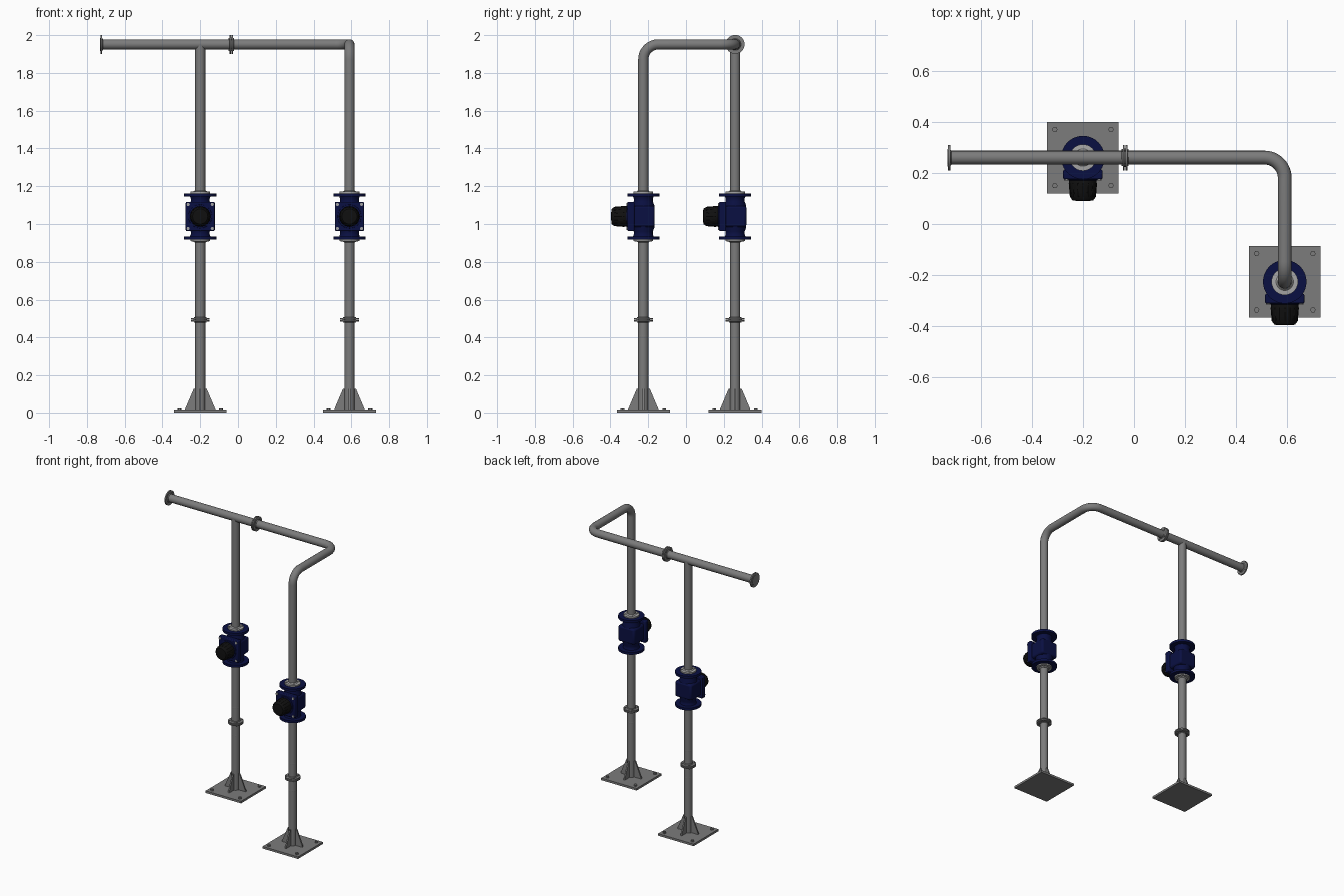
import bpy, bmesh, math
from mathutils import Vector, Matrix

if "Cube" in bpy.data.objects:
    bpy.data.objects.remove(bpy.data.objects["Cube"])

PIPE_R, TOP_Z = 0.027, 1.951
POSTS = {"left": Vector((-0.2, 0.26, 0)), "right": Vector((0.59, -0.226, 0))}


def material(name, color):
    m = bpy.data.materials.new(name)
    m.diffuse_color = color
    m.use_nodes = True
    m.node_tree.nodes["Principled BSDF"].inputs["Base Color"].default_value = m.diffuse_color
    return m


BLUE = material("blue_paint", (0.003, 0.005, 0.055, 1))
BLACK = material("black_plastic", (0.005, 0.005, 0.005, 1))
STEEL = material("dark_steel", (0.2, 0.2, 0.2, 1))
BRIGHT = material("bright_steel", (0.38, 0.38, 0.38, 1))


def finish(name, bm, loc, mat=STEEL, bevel=0):
    bmesh.ops.recalc_face_normals(bm, faces=bm.faces)
    me = bpy.data.meshes.new(name)
    bm.to_mesh(me)
    bm.free()
    ob = bpy.data.objects.new(name, me)
    bpy.context.collection.objects.link(ob)
    ob.location = loc
    me.materials.append(mat)
    if bevel:
        b = ob.modifiers.new("bevel", 'BEVEL')
        b.width, b.segments = bevel, 2
    bpy.ops.object.select_all(action='DESELECT')
    ob.select_set(True)
    bpy.context.view_layer.objects.active = ob
    bpy.ops.object.shade_smooth_by_angle(angle=math.radians(35))
    return ob


def add_lathe(bm, profile, matrix=Matrix(), sides=32):
    """Spin (radius, height) points round local z and cap both ends."""
    rings = [[bm.verts.new(matrix @ Vector((r * math.cos(t), r * math.sin(t), z)))
              for t in (2 * math.pi * i / sides for i in range(sides))] for r, z in profile]
    for a, b in zip(rings, rings[1:]):
        for i in range(sides):
            j = (i + 1) % sides
            bm.faces.new((a[i], a[j], b[j], b[i]))
    bm.faces.new(rings[0][::-1])
    bm.faces.new(rings[-1])


def add_box(bm, centre, size):
    bmesh.ops.create_cube(bm, size=1, matrix=Matrix.Translation(centre) @ Matrix.Diagonal((*size, 1)))


def bolt_circle(bm, radius, count, z0, z1, r, matrix=Matrix(), phase=math.pi / 4):
    for i in range(count):
        t = phase + 2 * math.pi * i / count
        m = matrix @ Matrix.Translation((radius * math.cos(t), radius * math.sin(t), 0))
        add_lathe(bm, [(r, z0), (r, z1)], m, 6)


def pipe(name, points, bends):
    """Tube through points, with a rounded elbow of the given radius at each corner."""
    pts = [Vector(p) for p in points]
    path = [pts[0]]
    for a, b, c, r in zip(pts, pts[1:], pts[2:], bends):
        u, v = (a - b).normalized(), (c - b).normalized()
        for k in range(13):
            t = k / 12 * math.pi / 2
            path.append(b + r * (u * (1 - math.sin(t)) + v * (1 - math.cos(t))))
    path.append(pts[-1])
    cu = bpy.data.curves.new(name, 'CURVE')
    cu.dimensions = '3D'
    cu.bevel_depth, cu.bevel_resolution, cu.use_fill_caps = PIPE_R, 6, True
    cu.materials.append(STEEL)
    sp = cu.splines.new('POLY')
    sp.points.add(len(path) - 1)
    for p, co in zip(sp.points, path):
        p.co = (*co, 1)
    ob = bpy.data.objects.new(name, cu)
    bpy.context.collection.objects.link(ob)


def flange_pair(name, loc, rot=Matrix()):
    bm = bmesh.new()
    for s in (-1, 1):
        add_lathe(bm, [(0.05, s * 0.0015), (0.05, s * 0.009), (0.031, s * 0.009), (0.0275, s * 0.014)], rot)
    add_lathe(bm, [(0.036, -0.002), (0.036, 0.002)], rot)
    bolt_circle(bm, 0.041, 4, -0.014, 0.014, 0.005, rot)
    finish(name, bm, loc)


def foot(side, p):
    # base plate with anchor bolts
    bm = bmesh.new()
    add_box(bm, (0, 0, 0.0075), (0.28, 0.28, 0.015))
    finish(side + "_base_plate", bm, p)
    bm = bmesh.new()
    bolt_circle(bm, 0.11 * math.sqrt(2), 4, 0.014, 0.026, 0.011)
    finish(side + "_anchor_bolts", bm, p)
    # four tapered gussets
    bm = bmesh.new()
    for k in range(4):
        rot = Matrix.Rotation(k * math.pi / 2, 4, 'Z')
        outline = [(0.015, 0.014), (0.08, 0.014), (0.08, 0.022), (0.034, 0.13), (0.015, 0.13)]
        a, b = [[bm.verts.new(rot @ Vector((x, y, z))) for x, z in outline] for y in (-0.005, 0.005)]
        bm.faces.new(a)
        bm.faces.new(b[::-1])
        for i in range(5):
            j = (i + 1) % 5
            bm.faces.new((a[i], b[i], b[j], a[j]))
    finish(side + "_gussets", bm, p)


def valve(side, p):
    c = p + Vector((0, 0, 1.04))
    front = Matrix.Rotation(math.pi / 2, 4, 'X')  # local z points to -y
    # flanged body with necks
    bm = bmesh.new()
    half = [(0.085, 0.122), (0.085, 0.105), (0.054, 0.105), (0.05, 0.094), (0.05, 0.08), (0.058, 0.06)]
    add_lathe(bm, [(r, -z) for r, z in half] + [(r, z) for r, z in half[::-1]], sides=40)
    finish(side + "_valve_body", bm, c, BLUE)
    bm = bmesh.new()
    add_box(bm, (0, -0.01, 0), (0.13, 0.14, 0.112))
    finish(side + "_valve_chamber", bm, c, BLUE, 0.012)
    # square bonnet plate
    bm = bmesh.new()
    add_box(bm, (0, -0.066, 0), (0.154, 0.038, 0.154))
    finish(side + "_bonnet", bm, c, BLUE, 0.006)
    bm = bmesh.new()
    add_lathe(bm, [(0.064, 0.08), (0.062, 0.088), (0.055, 0.09)], front)
    finish(side + "_bonnet_ring", bm, c, BLUE)
    bm = bmesh.new()
    bolt_circle(bm, 0.064 * math.sqrt(2), 4, 0.08, 0.09, 0.009, front)
    finish(side + "_bonnet_bolts", bm, c, BRIGHT)
    # ribbed handwheel knob
    bm = bmesh.new()
    add_lathe(bm, [(0.05, 0.08), (0.054, 0.088), (0.054, 0.11), (0.051, 0.135),
                   (0.048, 0.158), (0.04, 0.168), (0.02, 0.17)], front)
    for k in range(16):
        m = front @ Matrix.Rotation(k * math.pi / 8, 4, 'Z')
        add_lathe(bm, [(0.003, 0.1), (0.003, 0.155)],
                  m @ Matrix.Translation((0.061, 0, 0)) @ Matrix.Shear('XY', 4, (-0.085, 0)), 6)
    finish(side + "_handwheel", bm, c, BLACK)
    # mating pipe flanges above and below, with through bolts
    bm = bmesh.new()
    for s in (-1, 1):
        add_lathe(bm, [(0.052, s * 0.12), (0.052, s * 0.131), (0.034, s * 0.132), (0.028, s * 0.138)])
        bolt_circle(bm, 0.042, 4, s * 0.128, s * 0.136, 0.005)
    finish(side + "_valve_pipe_flanges", bm, c, BRIGHT)


for side, p in POSTS.items():
    foot(side, p)
    valve(side, p)
    flange_pair(side + "_post_coupling", p + Vector((0, 0, 0.493)))
    # faint weld seams on the post
    bm = bmesh.new()
    for z in (0.405, 0.60):
        add_lathe(bm, [(PIPE_R - 0.0005, z - 0.005), (PIPE_R + 0.0003, z), (PIPE_R - 0.0005, z + 0.005)])
    finish(side + "_weld_seams", bm, p)
    pipe(side + "_lower_post", [p + Vector((0, 0, 0.01)), p + Vector((0, 0, 0.93))], [])

# left riser meets the header in a tee; right riser bends into it through two elbows
L, R = POSTS["left"], POSTS["right"]
pipe("left_riser", [L + Vector((0, 0, 1.15)), L + Vector((0, 0, TOP_Z))], [])
pipe("right_riser_and_header", [R + Vector((0, 0, 1.15)), R + Vector((0, 0, TOP_Z)),
                                (R.x, L.y, TOP_Z), (-0.725, L.y, TOP_Z)], [0.08, 0.08])

# header coupling and end flange
along_x = Matrix.Rotation(math.pi / 2, 4, 'Y')
flange_pair("header_coupling", (-0.035, L.y, TOP_Z), along_x)
bm = bmesh.new()
add_lathe(bm, [(0.034, -0.002), (0.034, 0), (0.05, 0), (0.05, 0.009), (0.032, 0.009), (0.0275, 0.014)], along_x)
finish("end_flange", bm, (-0.728, L.y, TOP_Z))
bm = bmesh.new()
bolt_circle(bm, 0.041, 4, -0.001, 0.01, 0.005, along_x)
finish("end_flange_bolts", bm, (-0.728, L.y, TOP_Z))
